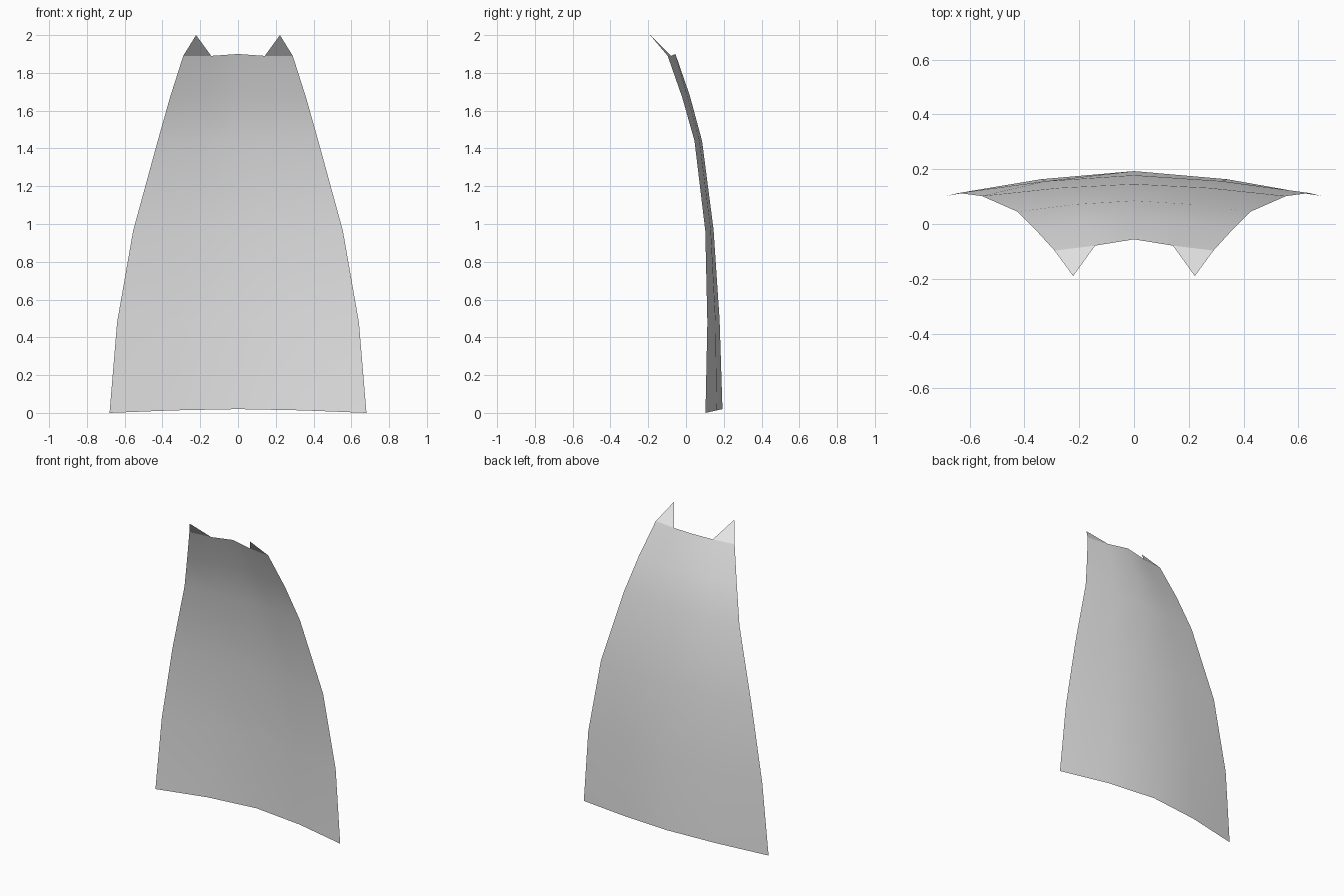
import bpy, bmesh, math

cube = bpy.data.objects.get("Cube")
if cube:
    bpy.data.objects.remove(cube)

cloth = bpy.data.materials.new("light grey cloth")
cloth.use_nodes = True
grey = (0.8, 0.8, 0.8, 1)
cloth.diffuse_color = grey
cloth.node_tree.nodes["Principled BSDF"].inputs["Base Color"].default_value = grey

# Rows from hem to collar: half width, edge y, middle y, edge z, middle z
ROWS = [
    (0.68, 0.103, 0.193, 0.00, 0.02),
    (0.64, 0.113, 0.178, 0.48, 0.49),
    (0.555, 0.102, 0.146, 0.965, 0.97),
    (0.425, 0.045, 0.085, 1.44, 1.44),
    (0.36, -0.02, 0.02, 1.67, 1.68),
    (0.29, -0.097, -0.056, 1.89, 1.90),
]
COLUMNS = (-1, -0.5, 0, 0.5, 1)

bm = bmesh.new()
grid = []
for half, edge_y, mid_y, edge_z, mid_z in ROWS:
    row = []
    for u in COLUMNS:
        bow = abs(u) ** 1.6
        row.append(bm.verts.new((u * half,
                                 mid_y + (edge_y - mid_y) * bow,
                                 mid_z + (edge_z - mid_z) * bow)))
    grid.append(row)

# Curved sheet of the cape, facing backwards
for low, high in zip(grid, grid[1:]):
    for i in range(len(COLUMNS) - 1):
        bm.faces.new((low[i + 1], low[i], high[i], high[i + 1]))

# Pointed collar tips, leaning forwards
collar = grid[-1]
for side, inner, outer in ((-1, 1, 0), (1, 3, 4)):
    collar[inner].co = (side * 0.142, -0.079, 1.89)
    tip = bm.verts.new((side * 0.222, -0.19, 2.0))
    corners = [collar[inner], collar[outer], tip]
    bm.faces.new(corners if side < 0 else corners[::-1])

mesh = bpy.data.meshes.new("cape")
bm.to_mesh(mesh)
bm.free()
mesh.materials.append(cloth)
cape = bpy.data.objects.new("cape", mesh)
bpy.context.collection.objects.link(cape)

# Smooth cloth with a crease where the tips fold
bpy.ops.object.select_all(action="DESELECT")
cape.select_set(True)
bpy.context.view_layer.objects.active = cape
bpy.ops.object.shade_smooth_by_angle(angle=math.radians(18))
